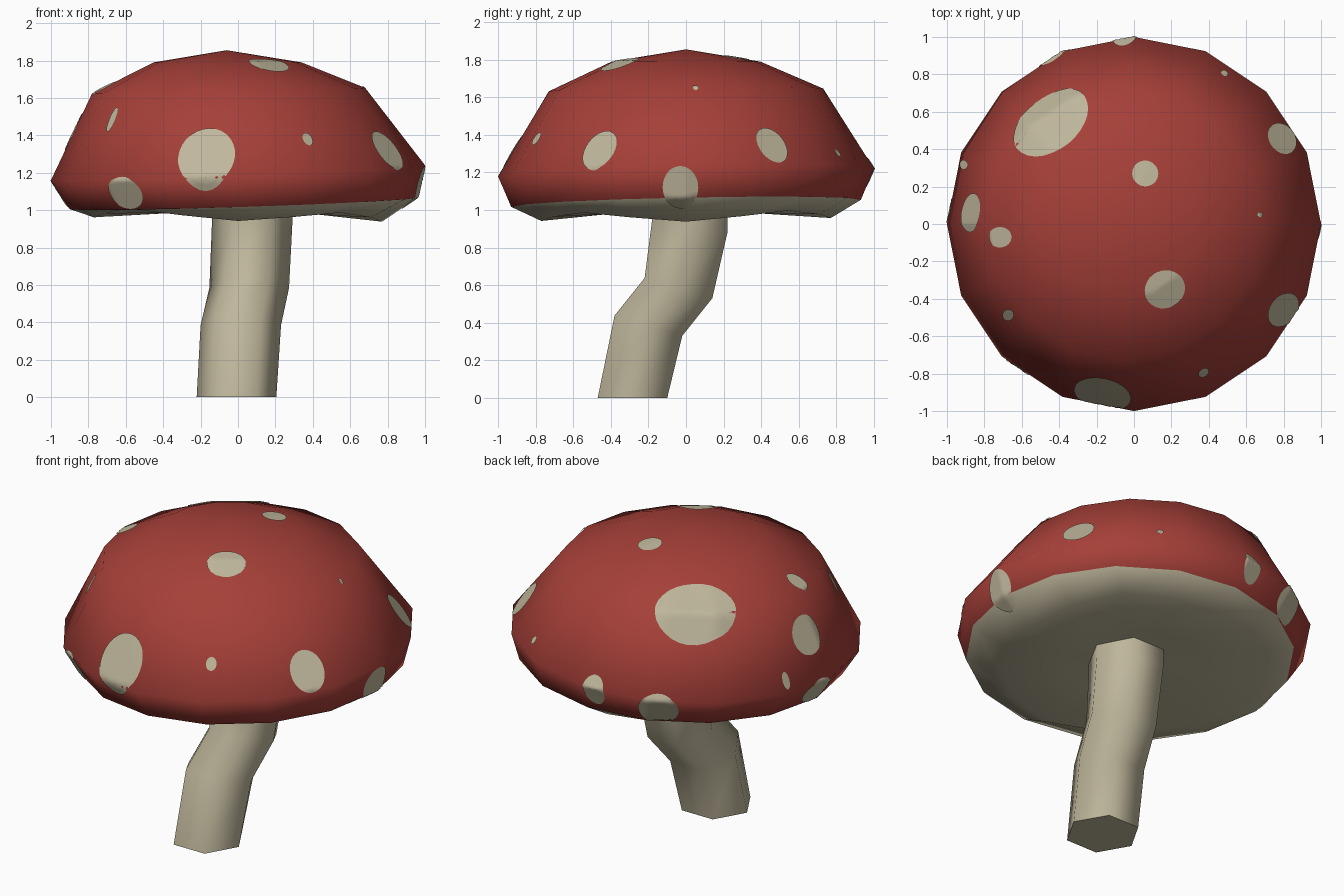
import bpy, math
from mathutils import Vector
from mathutils.bvhtree import BVHTree

if "Cube" in bpy.data.objects:
    bpy.data.objects.remove(bpy.data.objects["Cube"])


def material(name, rgb):
    m = bpy.data.materials.new(name)
    m.diffuse_color = (*rgb, 1)
    m.use_nodes = True
    m.node_tree.nodes["Principled BSDF"].inputs["Base Color"].default_value = m.diffuse_color
    return m


RED = material("cap red", (0.38, 0.05, 0.04))
CREAM = material("cream", (0.52, 0.47, 0.33))


def add_mesh(name, verts, faces, mats):
    me = bpy.data.meshes.new(name)
    me.from_pydata([tuple(v) for v in verts], [], faces)
    for m in mats:
        me.materials.append(m)
    for p in me.polygons:
        p.use_smooth = True
    ob = bpy.data.objects.new(name, me)
    bpy.context.collection.objects.link(ob)
    return ob


def bridge(rings, n):
    """Quads joining consecutive rings of n vertices."""
    return [(r * n + i, r * n + (i + 1) % n, (r + 1) * n + (i + 1) % n, (r + 1) * n + i)
            for r in range(rings - 1) for i in range(n)]


# Cap: 16-sided rings from underside to top (centre x, radius, z, tilt along x, tilt along y, wave)
N = 16
cap_rings = [(0.0, 0.38, 0.985, 0.0, 0.0, 0.0),
             (0.0, 0.77, 0.975, -0.015, 0.01, 0.025),
             (0.03, 0.93, 1.035, 0.033, 0.02, 0.0),
             (0.0, 1.0, 1.20, 0.04, 0.02, 0.0),
             (-0.05, 0.73, 1.64, 0.02, 0.01, 0.0),
             (-0.055, 0.395, 1.79, 0.0, 0.0, 0.0)]
verts = []
for cx, r, z, tx, ty, wave in cap_rings:
    for i in range(N):
        a = 2 * math.pi * i / N
        x, y = cx + r * math.cos(a), r * math.sin(a)
        verts.append((x, y, z + tx * x + ty * y - wave * math.cos(4 * a)))
faces = bridge(len(cap_rings), N)
bottom, top, last = len(verts), len(verts) + 1, (len(cap_rings) - 1) * N
verts += [(0, 0, 0.99), (-0.06, 0, 1.855)]
for i in range(N):
    j = (i + 1) % N
    faces += [(j, i, bottom), (last + i, last + j, top)]
cap = add_mesh("cap", verts, faces, [RED, CREAM])
for p in cap.data.polygons:      # everything below the third ring is cream
    p.material_index = int(all(v < 3 * N or v == bottom for v in p.vertices))

# Stem: bent hexagonal tube (centre x, centre y, z, x radius, y half-width, slope along y)
stem_rings = [(-0.008, -0.285, 0.0, 0.213, 0.185, 0.0),
              (0.015, -0.20, 0.385, 0.215, 0.18, -0.3),
              (0.06, -0.04, 0.585, 0.213, 0.18, -0.3),
              (0.075, 0.02, 0.915, 0.215, 0.20, -0.18),
              (0.077, 0.02, 1.06, 0.215, 0.20, 0.0)]
verts = []
for cx, cy, z, rx, ry, slope in stem_rings:
    for i in range(6):
        a = math.pi * i / 3
        dy = ry * math.sin(a) / math.sin(math.pi / 3)
        verts.append((cx + rx * math.cos(a), cy + dy, z + slope * dy))
faces = bridge(len(stem_rings), 6) + [tuple(range(5, -1, -1)), tuple(range(24, 30))]
stem = add_mesh("stem", verts, faces, [CREAM])
for p in stem.data.polygons:
    p.use_smooth = len(p.vertices) == 4

# Spots: thin plates draped on the cap (x, y, z, sideways radius, slope radius)
bvh = BVHTree.FromPolygons([v.co.copy() for v in cap.data.vertices],
                           [tuple(p.vertices) for p in cap.data.polygons])
spots = [(-0.17, -0.92, 1.29, 0.155, 0.175), (-0.45, 0.55, 1.64, 0.23, 0.18),
         (0.06, 0.27, 1.81, 0.07, 0.07), (0.165, -0.35, 1.78, 0.11, 0.105),
         (-0.71, -0.07, 1.64, 0.055, 0.07), (-0.87, 0.06, 1.41, 0.105, 0.11),
         (-0.67, -0.485, 1.48, 0.03, 0.065), (0.67, 0.05, 1.64, 0.014, 0.018),
         (0.48, 0.80, 1.30, 0.02, 0.025), (0.78, 0.45, 1.335, 0.09, 0.115),
         (0.80, -0.46, 1.32, 0.10, 0.125), (0.37, -0.79, 1.375, 0.03, 0.04),
         (-0.05, 0.98, 1.20, 0.065, 0.09), (-0.92, 0.32, 1.24, 0.025, 0.05),
         (-0.42, 0.88, 1.13, 0.115, 0.11), (-0.61, -0.75, 1.09, 0.105, 0.09),
         (0.98, -0.03, 1.12, 0.095, 0.115), (-0.97, 0.07, 1.09, 0.10, 0.09)]
SEG, STEPS = 28, 9
for k, (x, y, z, ra, rb) in enumerate(spots):
    n = Vector((x, y, (z - 1.13) * 3)).normalized()
    side = Vector((0, 0, 1)).cross(n).normalized()
    up = n.cross(side)
    centre = Vector((x, y, z))
    verts = []
    for s in range(STEPS):
        f = max(s / (STEPS - 1), 0.02)
        for i in range(SEG):
            a = 2 * math.pi * i / SEG
            p = centre + side * (ra * f * math.cos(a)) + up * (rb * f * math.sin(a))
            hit = bvh.ray_cast(p + n * 0.4, -n)
            if hit[0] is None:
                hit = bvh.find_nearest(p)
            verts.append(hit[0] + n * 0.006)
    faces = [f[::-1] for f in bridge(STEPS, SEG)] + [tuple(range(SEG))]
    add_mesh(f"spot_{k + 1}", verts, faces, [CREAM])
